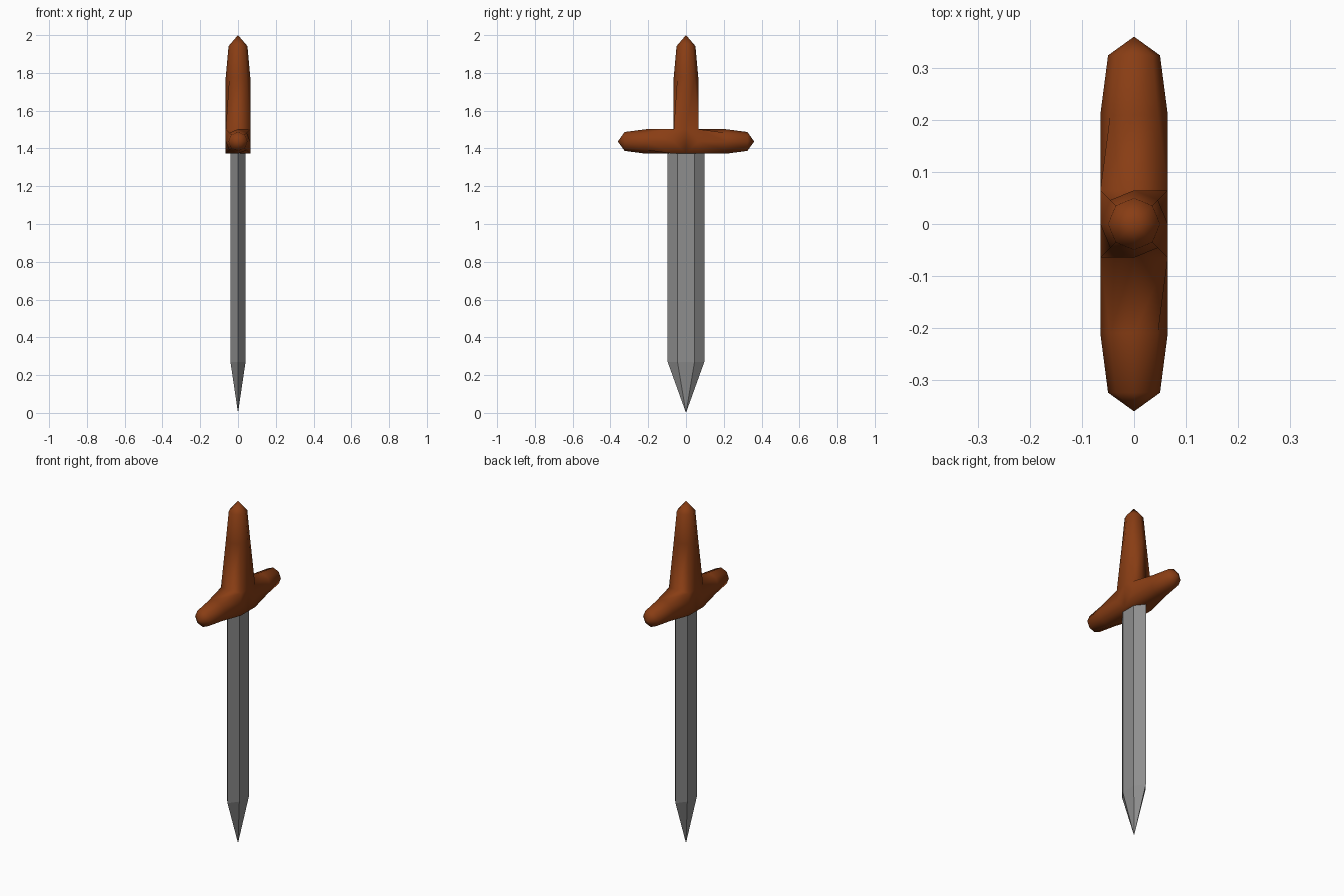
import bpy, bmesh, math
from mathutils import Vector

if "Cube" in bpy.data.objects:
    bpy.data.objects.remove(bpy.data.objects["Cube"])


def material(name, rgb):
    m = bpy.data.materials.new(name)
    m.diffuse_color = (*rgb, 1)
    m.use_nodes = True
    m.node_tree.nodes["Principled BSDF"].inputs["Base Color"].default_value = m.diffuse_color
    return m


def finish(bm, name, mat, smooth):
    bmesh.ops.remove_doubles(bm, verts=bm.verts[:], dist=0.0005)
    bmesh.ops.recalc_face_normals(bm, faces=bm.faces[:])
    for f in bm.faces:
        f.smooth = smooth
    me = bpy.data.meshes.new(name)
    bm.to_mesh(me)
    bm.free()
    me.materials.append(mat)
    ob = bpy.data.objects.new(name, me)
    bpy.context.collection.objects.link(ob)
    return ob


def bridge(bm, a, b):
    n = len(a)
    for i in range(n):
        bm.faces.new((a[i], a[(i + 1) % n], b[(i + 1) % n], b[i]))


def fan(bm, ring, tip):
    for i in range(len(ring)):
        bm.faces.new((ring[i], ring[(i + 1) % len(ring)], tip))


brown = material("brown leather", (0.25, 0.047, 0.007))
steel = material("grey steel", (0.27, 0.27, 0.27))

# Hilt: a square hub with three arms that turn octagonal and end in a point
R = 0.065
HUB = Vector((0, 0, 1.437))


def ring(bm, axis, dist, r, square=False):
    u = Vector((axis.y, axis.z, axis.x))
    v = axis.cross(u)
    out = []
    for i in range(8):
        a = i * math.pi / 4
        k = r * (math.sqrt(2) if square and i % 2 else 1)
        out.append(bm.verts.new(HUB + axis * dist + (u * math.cos(a) + v * math.sin(a)) * k))
    return out


bm = bmesh.new()
arms = [
    (Vector((0, 1, 0)), (0.21, 0.325, 0.361)),
    (Vector((0, -1, 0)), (0.21, 0.325, 0.361)),
    (Vector((0, 0, 1)), (0.34, 0.505, 0.563)),
]
for axis, (d1, d2, d3) in arms:
    base = ring(bm, axis, R, R, True)
    mid = ring(bm, axis, d1, R)
    end = ring(bm, axis, d2, 0.05)
    bridge(bm, base, mid)
    bridge(bm, mid, end)
    fan(bm, end, bm.verts.new(HUB + axis * d3))
# closed sides of the hub
for axis in (Vector((1, 0, 0)), Vector((-1, 0, 0)), Vector((0, 0, -1))):
    bm.faces.new(ring(bm, axis, R, R, True))
finish(bm, "hilt", brown, True)

# Blade: six-sided bar running down to a point
section = [(0.04, 0.045), (0, 0.097), (-0.04, 0.045),
           (-0.04, -0.045), (0, -0.097), (0.04, -0.045)]
bm = bmesh.new()
top = [bm.verts.new((x, y, 1.40)) for x, y in section]
low = [bm.verts.new((x, y, 0.27)) for x, y in section]
bm.faces.new(top)
bridge(bm, top, low)
fan(bm, low, bm.verts.new((0, 0, 0)))
finish(bm, "blade", steel, False)
